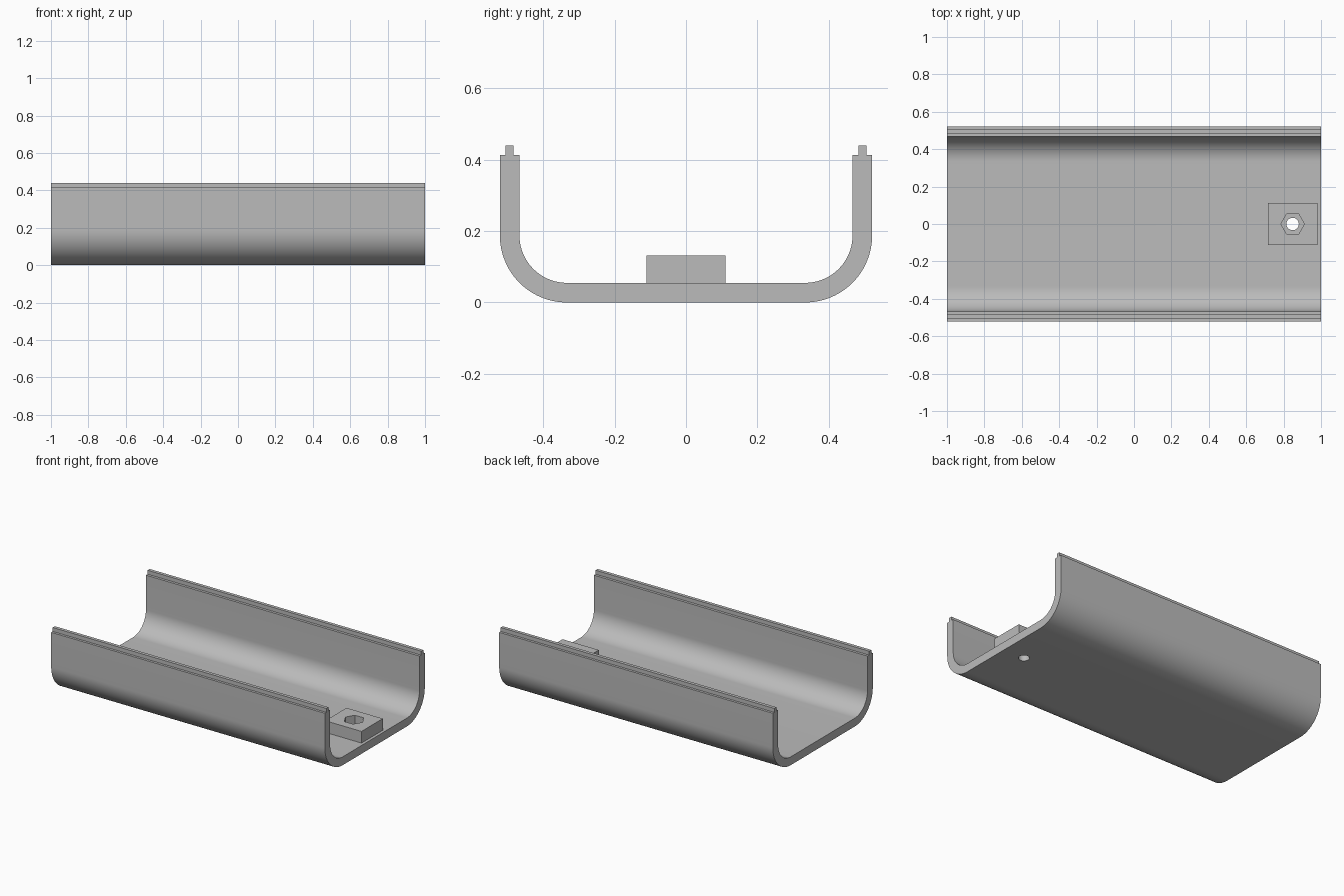
import bpy, bmesh, math
from mathutils import Matrix

cube = bpy.data.objects.get("Cube")
if cube:
    bpy.data.objects.remove(cube, do_unlink=True)

# Main dimensions
HALF_LENGTH = 1.0
OUTER, INNER = 0.522, 0.467
BEND_Y, BEND_Z = 0.334, 0.188
FLOOR, SHOULDER, RIM = 0.055, 0.414, 0.44
LIP_IN, LIP_OUT = 0.484, 0.506
BLOCK_TOP = 0.132
HOLE_X = 0.848

grey = bpy.data.materials.new("plain grey")
grey.use_nodes = True
colour = (0.5, 0.5, 0.5, 1)
grey.diffuse_color = colour
grey.node_tree.nodes["Principled BSDF"].inputs["Base Color"].default_value = colour


def add_object(name, bm):
    bmesh.ops.recalc_face_normals(bm, faces=bm.faces)
    mesh = bpy.data.meshes.new(name)
    bm.to_mesh(mesh)
    bm.free()
    mesh.materials.append(grey)
    obj = bpy.data.objects.new(name, mesh)
    bpy.context.collection.objects.link(obj)
    return obj


def prism(name, sides, radius):
    """Upright cutter through the fixing point, with a corner on the x axis."""
    bm = bmesh.new()
    bmesh.ops.create_cone(bm, cap_ends=True, segments=sides, radius1=radius,
                          radius2=radius, depth=1)
    turn = math.pi / 2 if sides == 6 else 0
    bmesh.ops.transform(bm, verts=bm.verts, matrix=Matrix.Translation((HOLE_X, 0, 0))
                        @ Matrix.Rotation(turn, 4, 'Z'))
    return add_object(name, bm)


def cut_and_shade(obj, cutter):
    mod = obj.modifiers.new("hole", 'BOOLEAN')
    mod.operation = 'DIFFERENCE'
    mod.solver = 'EXACT'
    mod.object = cutter
    bpy.ops.object.select_all(action='DESELECT')
    obj.select_set(True)
    bpy.context.view_layer.objects.active = obj
    bpy.ops.object.modifier_apply(modifier=mod.name)
    bpy.ops.object.shade_smooth_by_angle(angle=math.radians(30))
    bpy.data.objects.remove(cutter, do_unlink=True)


def bend(radius, steps=24):
    """Quarter round from the floor up to the wall."""
    angles = [math.pi / 2 * i / steps for i in range(steps + 1)]
    return [(BEND_Y + radius * math.sin(a), BEND_Z - radius * math.cos(a)) for a in angles]


# Channel: half section mirrored, then extruded lengthwise
half = bend(OUTER - BEND_Y)
half += [(OUTER, SHOULDER), (LIP_OUT, SHOULDER), (LIP_OUT, RIM),
         (LIP_IN, RIM), (LIP_IN, SHOULDER), (INNER, SHOULDER)]
half += reversed(bend(INNER - BEND_Y))
section = half + [(-y, z) for y, z in reversed(half)]
bm = bmesh.new()
end = bm.faces.new([bm.verts.new((-HALF_LENGTH, y, z)) for y, z in section])
grown = bmesh.ops.extrude_face_region(bm, geom=[end], use_keep_orig=True)["geom"]
bmesh.ops.translate(bm, vec=(2 * HALF_LENGTH, 0, 0),
                    verts=[v for v in grown if isinstance(v, bmesh.types.BMVert)])
channel = add_object("channel", bm)
cut_and_shade(channel, prism("bolt_hole_cutter", 32, 0.033))

# Mounting block on the floor, with a hexagonal pocket
bm = bmesh.new()
bmesh.ops.create_cube(bm, size=1)
bmesh.ops.scale(bm, vec=(0.265, 0.222, BLOCK_TOP - FLOOR), verts=bm.verts)
bmesh.ops.translate(bm, vec=(HOLE_X, 0, (BLOCK_TOP + FLOOR) / 2), verts=bm.verts)
block = add_object("mounting_block", bm)
cut_and_shade(block, prism("hex_pocket_cutter", 6, 0.063))
